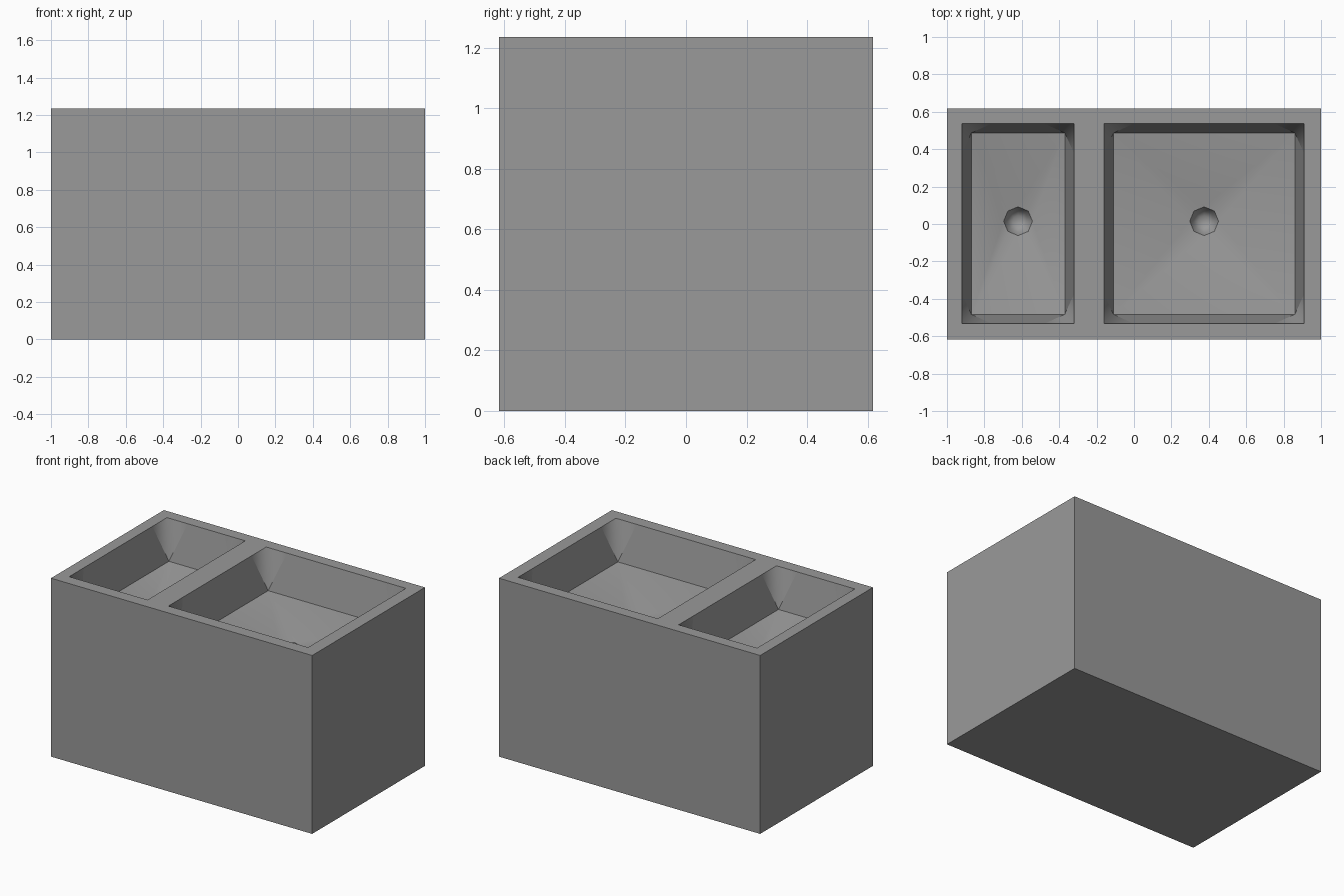
import bpy, bmesh, math

if "Cube" in bpy.data.objects:
    bpy.data.objects.remove(bpy.data.objects["Cube"])

H, Y = 1.235, 0.617          # block height, half depth
Y0, Y1 = -0.533, 0.537       # basin rim in y
BASINS = {"small_basin": (-0.92, -0.32), "large_basin": (-0.16, 0.91)}
TAPER, FLOOR_Z, DRAIN_Z = 0.05, 0.965, 0.885

grey = bpy.data.materials.new("dark_grey")
grey.diffuse_color = (0.32, 0.32, 0.32, 1)
grey.use_nodes = True
grey.node_tree.nodes["Principled BSDF"].inputs["Base Color"].default_value = grey.diffuse_color


def finish(bm, name):
    mesh = bpy.data.meshes.new(name)
    bm.to_mesh(mesh)
    bm.free()
    mesh.materials.append(grey)
    obj = bpy.data.objects.new(name, mesh)
    bpy.context.collection.objects.link(obj)
    return obj


def make_body():
    bm = bmesh.new()
    xs = [-1, -0.92, -0.32, -0.16, 0.91, 1]
    ys = [-Y, Y0, Y1, Y]
    # top frame, leaving two openings
    grid = [[bm.verts.new((x, y, H)) for y in ys] for x in xs]
    for i in range(5):
        for j in range(3):
            if j == 1 and i in (1, 3):
                continue
            bm.faces.new((grid[i][j], grid[i + 1][j], grid[i + 1][j + 1], grid[i][j + 1]))
    # outer sides and underside
    loop = ([grid[i][0] for i in range(5)] + [grid[5][j] for j in range(3)]
            + [grid[i][3] for i in range(5, 0, -1)] + [grid[0][j] for j in range(3, 0, -1)])
    low = [bm.verts.new((v.co.x, v.co.y, 0)) for v in loop]
    n = len(loop)
    for k in range(n):
        m = (k + 1) % n
        bm.faces.new((loop[k], low[k], low[m], loop[m]))
    bm.faces.new(low[::-1])
    bmesh.ops.dissolve_limit(bm, angle_limit=0.01, verts=bm.verts[:], edges=bm.edges[:])
    return finish(bm, "block_body")


def make_basin(name, x0, x1):
    bm = bmesh.new()
    rect = lambda d, z: [bm.verts.new(p) for p in (
        (x0 + d, Y0 + d, z), (x1 - d, Y0 + d, z), (x1 - d, Y1 - d, z), (x0 + d, Y1 - d, z))]
    top, bot = rect(0, H), rect(TAPER, FLOOR_Z)
    cx, cy = (x0 + x1) / 2, 0.015

    # drain bowl rings, eight sided
    def ring(r, z):
        return [bm.verts.new((cx + r * math.cos(k * math.pi / 4),
                              cy + r * math.sin(k * math.pi / 4), z)) for k in range(8)]
    rings = [ring(0.077, DRAIN_Z), ring(0.057, DRAIN_Z - 0.05), ring(0.03, DRAIN_Z - 0.07)]
    rim = rings[0]
    for a, b in zip(rings, rings[1:]):
        for k in range(8):
            m = (k + 1) % 8
            bm.faces.new((a[k], a[m], b[m], b[k]))
    bm.faces.new(rings[-1])

    sharp = []
    for s in range(4):
        t = (s + 1) % 4
        # sloping wall: flat middle with a smooth fan at each corner
        step = (top[t].co - top[s].co).normalized() * 0.16
        pa, pb = bm.verts.new(top[s].co + step), bm.verts.new(top[t].co - step)
        bm.faces.new((top[s], pa, bot[s]))
        bm.faces.new((pa, pb, bot[t], bot[s]))
        bm.faces.new((pb, top[t], bot[t]))
        sharp += [(pa, bot[s]), (pb, bot[t])]
        # floor falling to the drain
        oa, om, ob = (rim[(5 + 2 * s + k) % 8] for k in range(3))
        bm.faces.new((bot[s], om, oa))
        bm.faces.new((bot[s], bot[t], om))
        bm.faces.new((bot[t], ob, om))

    for f in bm.faces:
        f.smooth = True
    # crisp edges round the floor, the drain and the flat walls
    for group in (bot, rim):
        sharp += zip(group, group[1:] + group[:1])
    for pair in sharp:
        bm.edges.get(pair).smooth = False
    return finish(bm, name)


make_body()
for basin, (a, b) in BASINS.items():
    make_basin(basin, a, b)
